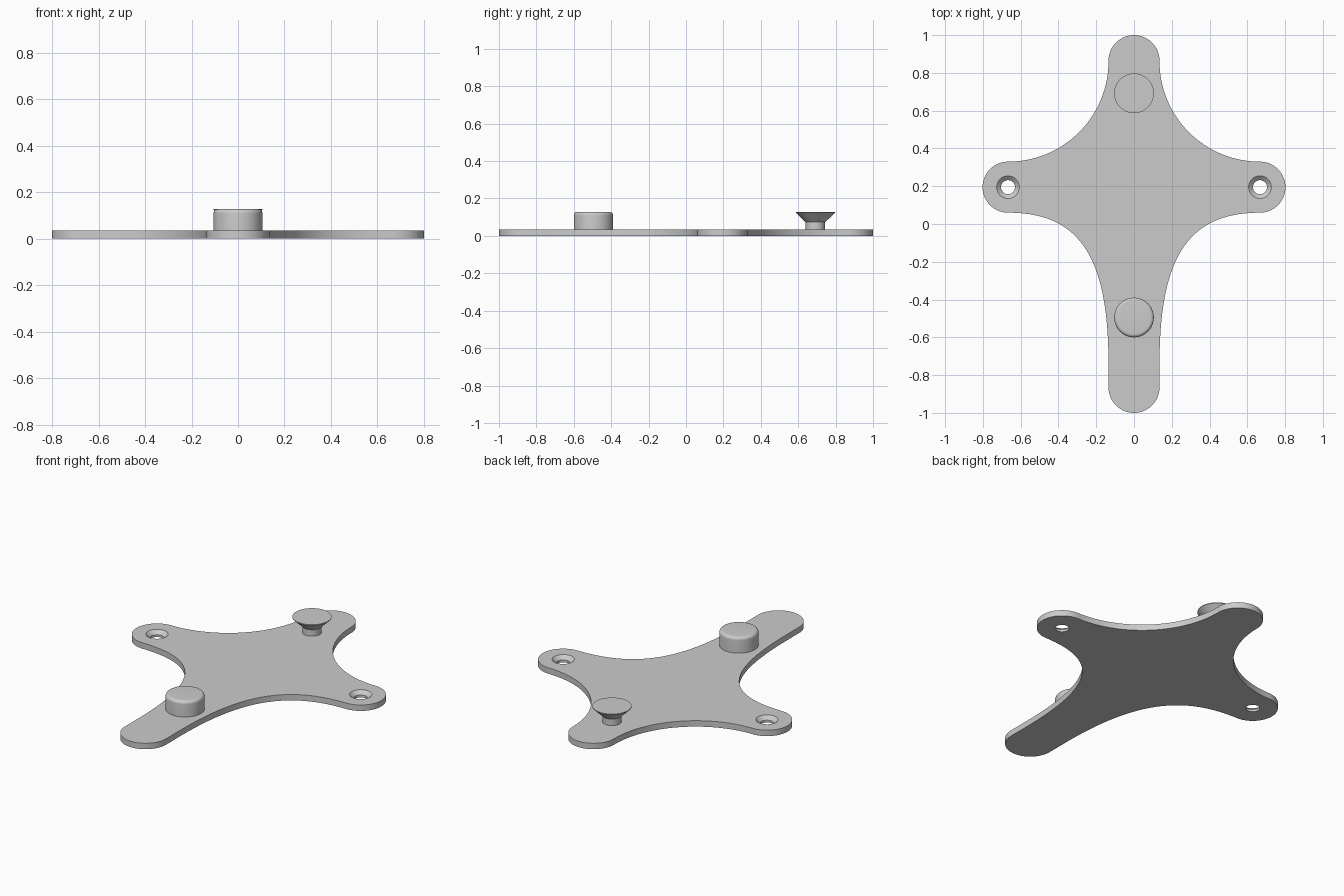
import bpy, bmesh
from math import pi, sin, cos, radians
from mathutils import Vector
from mathutils.geometry import interpolate_bezier

cube = bpy.data.objects.get("Cube")
if cube:
    bpy.data.objects.remove(cube, do_unlink=True)

grey = bpy.data.materials.new("light_grey")
colour = (0.6, 0.6, 0.6, 1)
grey.diffuse_color = colour
grey.use_nodes = True
grey.node_tree.nodes["Principled BSDF"].inputs["Base Color"].default_value = colour

THICK = 0.035      # plate thickness
ARM = 0.135        # half width of every arm
REACH = 0.667      # side arm end centre
SIDE_Y = 0.195     # side arm height along y
END_Y = 0.865      # front and back arm end centre


def add_object(name, bm):
    bmesh.ops.recalc_face_normals(bm, faces=bm.faces)
    mesh = bpy.data.meshes.new(name)
    bm.to_mesh(mesh)
    bm.free()
    obj = bpy.data.objects.new(name, mesh)
    bpy.context.collection.objects.link(obj)
    mesh.materials.append(grey)
    return obj


def activate(obj):
    bpy.ops.object.select_all(action='DESELECT')
    obj.select_set(True)
    bpy.context.view_layer.objects.active = obj


def smooth(obj):
    activate(obj)
    bpy.ops.object.shade_smooth_by_angle(angle=radians(30))


def lathe(name, profile, x, y, steps=64):
    """Revolve (radius, z) points about a vertical axis at x, y."""
    bm = bmesh.new()
    verts = [bm.verts.new((x + r, y, z)) for r, z in profile]
    edges = [bm.edges.new(pair) for pair in zip(verts, verts[1:])]
    bmesh.ops.spin(bm, geom=verts + edges, cent=(x, y, 0), axis=(0, 0, 1),
                   angle=2 * pi, steps=steps)
    bmesh.ops.remove_doubles(bm, verts=bm.verts, dist=1e-5)
    return add_object(name, bm)


def arc(cx, cy, radius, start, end, steps=24):
    angles = [radians(start + (end - start) * i / steps) for i in range(steps + 1)]
    return [(cx + radius * cos(a), cy + radius * sin(a)) for a in angles]


# Right half of the plate outline, back tip to front tip
fillet = REACH - ARM
half = arc(0, END_Y, ARM, 90, 0)
half += arc(REACH, SIDE_Y + ARM + fillet, fillet, 180, 270, 40)
half += arc(REACH, SIDE_Y, ARM, 90, -90, 40)
inner = SIDE_Y - ARM
start_y = -0.74
tension = 0.71
sweep = interpolate_bezier(
    Vector((REACH, inner)), Vector((REACH - fillet * tension, inner)),
    Vector((ARM, start_y + (inner - start_y) * tension)), Vector((ARM, start_y)), 48)
half += [(p.x, p.y) for p in sweep]
half += arc(0, -END_Y, ARM, 0, -90)
outline = half + [(-x, y) for x, y in reversed(half[1:-1])]

# Plate
bm = bmesh.new()
face = bm.faces.new([bm.verts.new((x, y, 0)) for x, y in outline])
bmesh.ops.remove_doubles(bm, verts=bm.verts, dist=1e-4)
raised = bmesh.ops.extrude_face_region(bm, geom=list(bm.faces))
bmesh.ops.translate(bm, vec=(0, 0, THICK),
                    verts=[g for g in raised["geom"] if isinstance(g, bmesh.types.BMVert)])
plate = add_object("plate", bm)

# Countersunk screw holes
bore, sink = 0.037, 0.06
for side in (-1, 1):
    cutter = lathe("hole_cutter",
                   [(0, -0.02), (bore, -0.02), (bore, 0.014), (sink, THICK),
                    (sink, 0.06), (0, 0.06)], side * REACH, SIDE_Y, 48)
    cutter.hide_render = True
    mod = plate.modifiers.new("hole", 'BOOLEAN')
    mod.operation = 'DIFFERENCE'
    mod.solver = 'EXACT'
    mod.object = cutter
    activate(plate)
    bpy.ops.object.modifier_apply(modifier=mod.name)
    bpy.data.objects.remove(cutter, do_unlink=True)
smooth(plate)

# Front peg with a rounded top edge
TOP, RADIUS, ROUND = 0.128, 0.105, 0.018
peg = lathe("front_peg",
            [(0, 0.03), (RADIUS, 0.03)]
            + arc(RADIUS - ROUND, TOP - ROUND, ROUND, 0, 90, 8) + [(0, TOP)],
            0, -0.495)
smooth(peg)

# Back stud: narrow stem flaring to a flat head
stud = lathe("back_stud",
             [(0, 0.03), (0.052, 0.03), (0.052, 0.073), (RADIUS, TOP - 0.004),
              (RADIUS, TOP), (0, TOP)], 0, 0.692)
smooth(stud)
